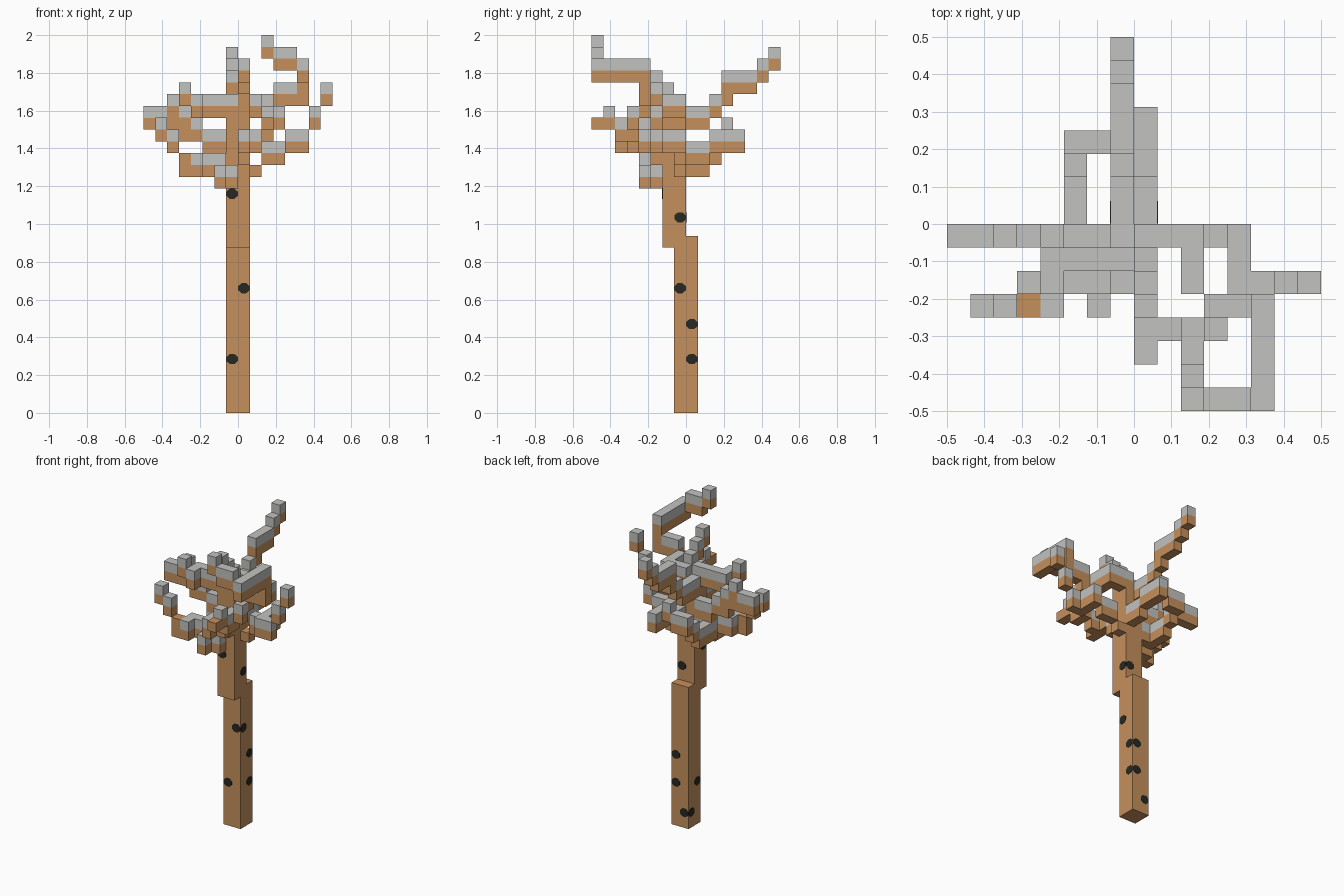
import bpy, bmesh
from mathutils import Vector, Matrix

old = bpy.data.objects.get("Cube")
if old:
    bpy.data.objects.remove(old)

UNIT = 1 / 16


def material(name, rgb):
    m = bpy.data.materials.new(name)
    m.use_nodes = True
    colour = (*rgb, 1)
    m.diffuse_color = colour
    m.node_tree.nodes["Principled BSDF"].inputs["Base Color"].default_value = colour
    return m


bark = material("tan_bark", (0.56, 0.28, 0.11))
cap = material("pale_grey_cap", (0.54, 0.54, 0.53))
knot = material("dark_knot", (0.02, 0.022, 0.017))

MOVES = {"E": (1, 0, 0), "W": (-1, 0, 0), "N": (0, 1, 0), "S": (0, -1, 0),
         "U": (0, 0, 1)}

# Letters: E W N S U grow one block, u and d shift height, x leaves the block bare
BRANCHES = {
    "back_high_branch": ((-1, -1, 24), "NNuNuNUNNuNuN"),
    "back_low_branch": ((0, -1, 21), "NNuNNN"),
    "left_back_branch": ((-1, -1, 20), "WWNNuNuNEuE"),
    "left_middle_branch": ((-1, -1, 22), "WWuWWUWUdWW"),
    "left_low_branch": ((-1, -3, 19), "WSuNWWSWUxuWuW"),
    "left_high_branch": ((-1, -2, 25), "WWWSuW"),
    "right_low_branch": ((0, -1, 20), "ExuEEuESSEuuEuuE"),
    "front_low_branch": ((0, -3, 21), "uSSS"),
    "front_side_branch": ((0, -5, 22), "EuESuSSx"),
    "front_twig": ((2, -5, 23), "uE"),
    "right_high_branch": ((0, -1, 25), "EESS"),
    "crown_branch": ((3, -4, 25), "UEEUUSSSSuWWuW"),
    "top_branch": ((0, -2, 25), "UuSuS"),
}


def block(xs, ys, zs):
    return [(x, y, z) for x in range(*xs) for y in range(*ys) for z in range(*zs)]


wood, bare = {}, set()


def add_wood(cell, part):
    wood.setdefault(tuple(cell), part)


# Trunk in two offset lengths
for c in block((-1, 1), (-1, 1), (0, 15)):
    add_wood(c, "lower_trunk")
for c in block((-1, 1), (-2, 0), (14, 25)):
    add_wood(c, "upper_trunk")

# Branches grown block by block
for part, (start, path) in BRANCHES.items():
    pos = Vector(start)
    add_wood(map(int, pos), part)
    for step in path:
        if step in MOVES:
            pos += Vector(MOVES[step])
            add_wood(map(int, pos), part)
        elif step == "x":
            bare.add(tuple(map(int, pos)))
        else:
            pos.z += 1 if step == "u" else -1

# Grey caps on top of every exposed branch block
cells = {c: (part, 0) for c, part in wood.items()}
for c, part in wood.items():
    above = (c[0], c[1], c[2] + 1)
    if above not in wood and c not in bare and part != "lower_trunk":
        cells[above] = (part, 1)

NORMALS = [Vector(v) * s for v in ((1, 0, 0), (0, 1, 0), (0, 0, 1)) for s in (1, -1)]


def build(part):
    bm = bmesh.new()
    for c, (owner, colour) in cells.items():
        if owner != part:
            continue
        centre = Vector(c) + Vector((0.5, 0.5, 0.5))
        for n in NORMALS:
            if tuple(map(int, Vector(c) + n)) in cells:
                continue
            a = Vector((n.y, n.z, n.x)) / 2
            b = n.cross(a)
            mid = centre + n / 2
            corners = (mid + a + b, mid - a + b, mid - a - b, mid + a - b)
            face = bm.faces.new([bm.verts.new(p * UNIT) for p in corners])
            face.material_index = colour
    bmesh.ops.remove_doubles(bm, verts=bm.verts, dist=UNIT / 50)
    bmesh.ops.dissolve_limit(bm, angle_limit=0.01, verts=bm.verts, edges=bm.edges,
                             delimit={"MATERIAL"})
    finish(bm, part, (bark, cap))


def finish(bm, name, mats):
    mesh = bpy.data.meshes.new(name)
    bm.to_mesh(mesh)
    bm.free()
    for m in mats:
        mesh.materials.append(m)
    bpy.context.collection.objects.link(bpy.data.objects.new(name, mesh))


for part in ["lower_trunk", "upper_trunk", *BRANCHES]:
    build(part)


# Dark knots: thin eight-sided plates on the trunk
def add_knot(place, normal):
    bm = bmesh.new()
    turn = Vector(normal).to_track_quat("Z", "Y").to_matrix().to_4x4()
    bmesh.ops.create_cone(bm, cap_ends=True, segments=8, radius1=0.034, radius2=0.034,
                          depth=0.004, matrix=Matrix.Rotation(0.3927, 4, "Z"))
    bmesh.ops.scale(bm, vec=(0.95, 0.85, 1), verts=bm.verts)
    bmesh.ops.transform(bm, matrix=Matrix.Translation(place) @ turn, verts=bm.verts)
    finish(bm, "bark_knot", (knot,))


R, S = UNIT, 0.031
FRONT, BACK, LEFT, RIGHT = (0, -1, 0), (0, 1, 0), (1, 0, 0), (-1, 0, 0)
for x, z in ((S, 0.66), (-S, 0.285)):
    add_knot((x, -R, z), FRONT)
add_knot((-S, -2 * R, 1.16), FRONT)
for y, z in ((-S, 1.035), (-S, 0.66), (S, 0.47), (S, 0.285)):
    add_knot((R, y, z), LEFT)
for x, z in ((S, 0.47), (S, 0.285), (-S, 0.1)):
    add_knot((x, R, z), BACK)
add_knot((S, 0, 1.035), BACK)
for y, z in ((S, 0.1), (-S, 0.285), (-3 * S, 1.16)):
    add_knot((-R, y, z), RIGHT)
